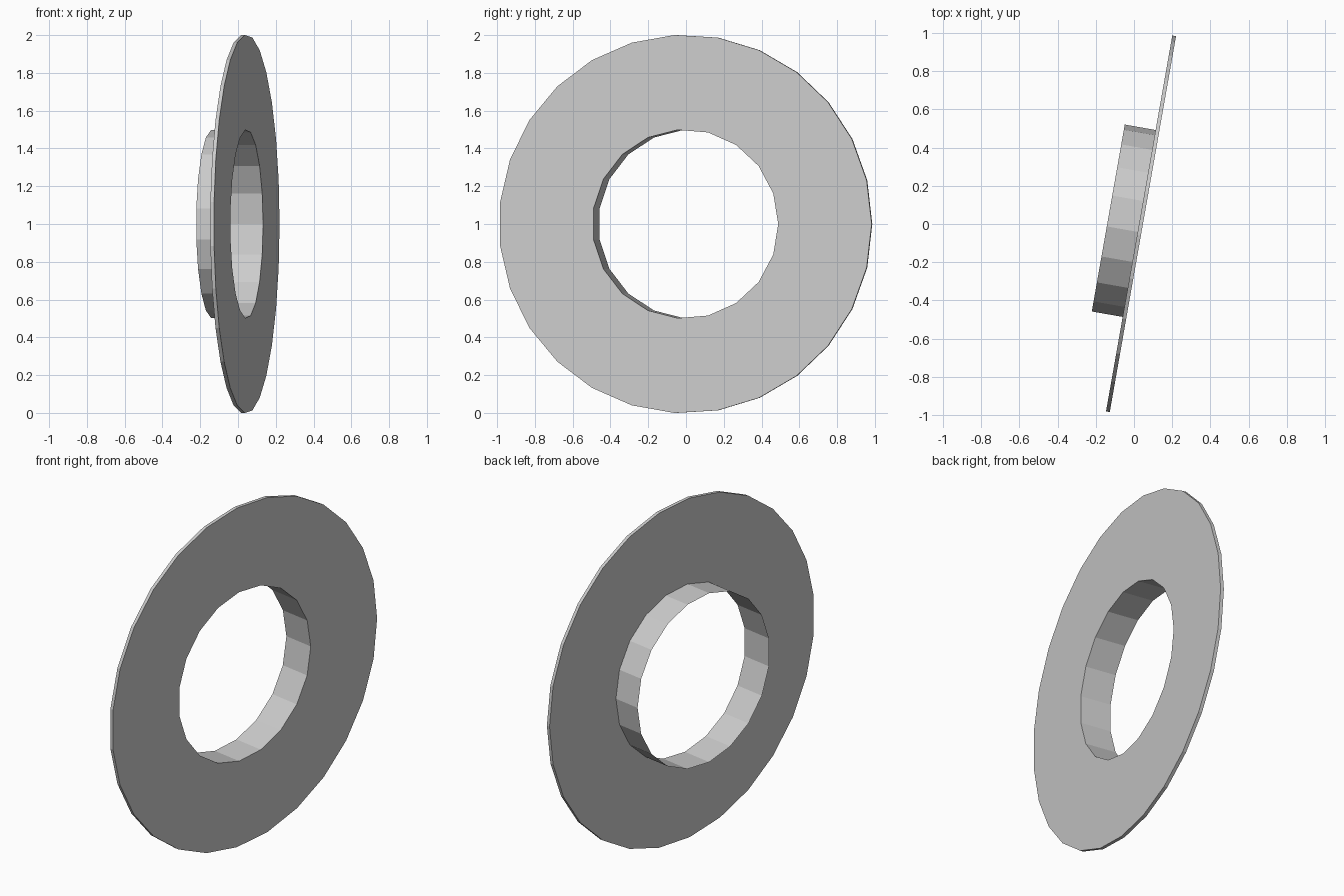
import bpy, bmesh
from math import sin, cos, pi, radians
from mathutils import Matrix, Vector

if "Cube" in bpy.data.objects:
    bpy.data.objects.remove(bpy.data.objects["Cube"])

R_OUT, R_IN = 1.002, 0.5
N_OUT, N_IN = 27, 19
THICK, DEPTH = 0.02, 0.184
# local +X is the facing direction, ring lies in local YZ; turned -10 degrees about z
PLACE = Matrix.Translation((0.046, -0.004, 1.0)) @ Matrix.Rotation(radians(-10), 4, 'Z')


def ring(bm, n, r, x):
    return [bm.verts.new((x, r * cos(2 * pi * i / n), r * sin(2 * pi * i / n))) for i in range(n)]


def loop_edges(bm, vs):
    edges = []
    for a, b in zip(vs, vs[1:] + vs[:1]):
        edges.append(bm.edges.get((a, b)) or bm.edges.new((a, b)))
    return edges


def wall(bm, a, b, flip=False):
    n = len(a)
    for i in range(n):
        j = (i + 1) % n
        f = [a[i], a[j], b[j], b[i]]
        bm.faces.new(f[::-1] if flip else f)


def finish(bm, name):
    bm.transform(PLACE)
    me = bpy.data.meshes.new(name)
    bm.to_mesh(me)
    bm.free()
    ob = bpy.data.objects.new(name, me)
    bpy.context.collection.objects.link(ob)
    return ob


# flat flange disc with a round hole
bm = bmesh.new()
front_out, back_out = ring(bm, N_OUT, R_OUT, 0), ring(bm, N_OUT, R_OUT, -THICK)
front_in, back_in = ring(bm, N_IN, R_IN, 0), ring(bm, N_IN, R_IN, -THICK)
wall(bm, back_out, front_out)
for o, i, nx in ((front_out, front_in, 1), (back_out, back_in, -1)):
    edges = loop_edges(bm, o) + loop_edges(bm, i)
    bmesh.ops.triangle_fill(bm, edges=edges, use_beauty=True, normal=Vector((nx, 0, 0)))
bmesh.ops.recalc_face_normals(bm, faces=bm.faces[:])
for f in bm.faces:
    f.normal_update()
# merge the triangles of each flat face
bmesh.ops.dissolve_limit(bm, angle_limit=radians(1), verts=bm.verts[:], edges=bm.edges[:])
finish(bm, "flange_disc")

# thin open sleeve lining the hole and projecting behind the disc
bm = bmesh.new()
wall(bm, ring(bm, N_IN, R_IN, -DEPTH), ring(bm, N_IN, R_IN, 0))
finish(bm, "hub_sleeve")
